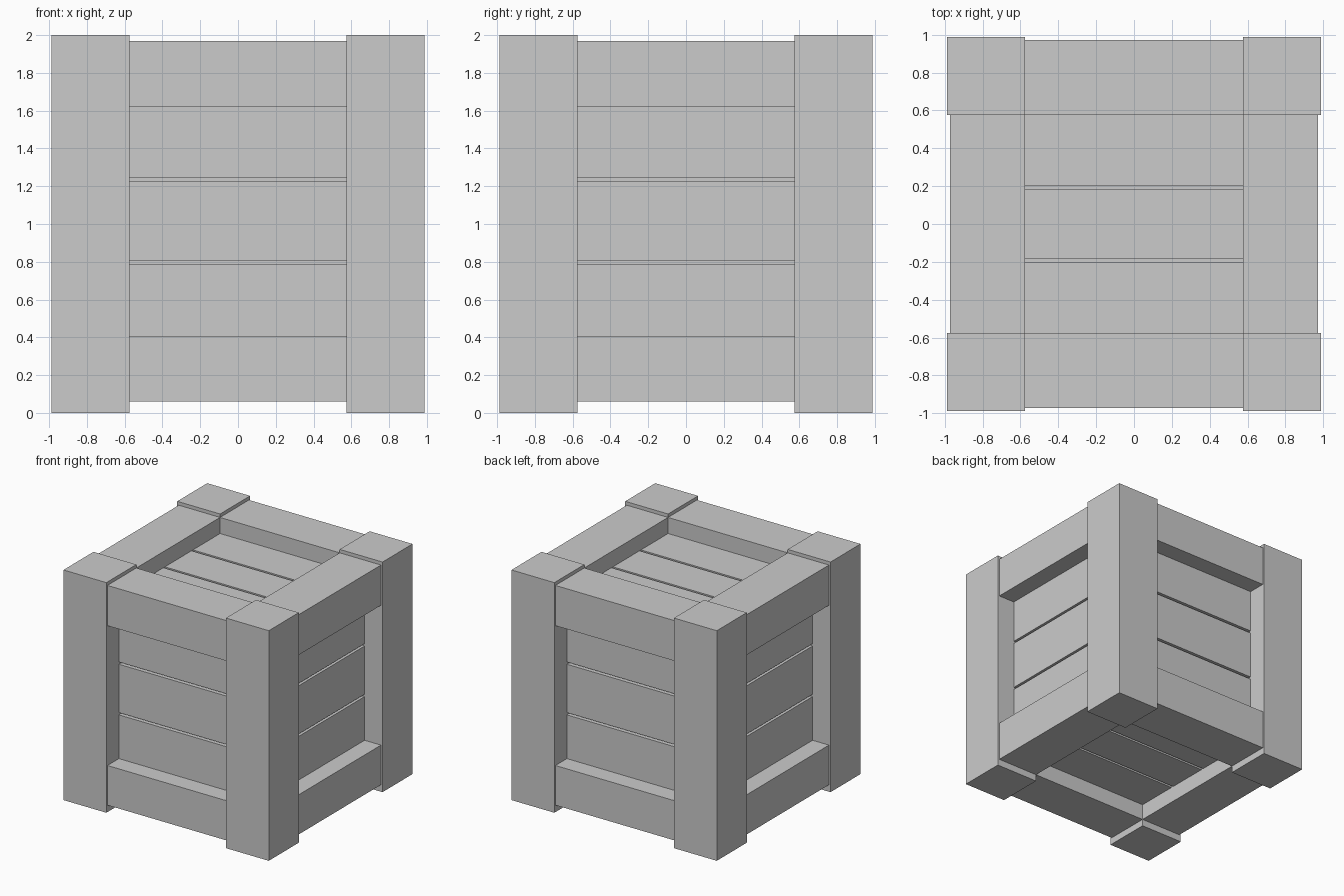
import bpy

if "Cube" in bpy.data.objects:
    bpy.data.objects.remove(bpy.data.objects["Cube"])

POST_IN, POST_OUT = 0.575, 0.987   # corner post extents
RAIL_OUT = 0.972                   # rails sit slightly inside the posts
MID_Z = 1.015                      # centre height of the panels
PANEL = 0.815                      # half distance between opposite panels
GAP = 0.02


def box(name, lo, hi):
    bpy.ops.mesh.primitive_cube_add(
        size=1, location=[(a + b) / 2 for a, b in zip(lo, hi)])
    ob = bpy.context.object
    ob.name = name
    ob.scale = [b - a for a, b in zip(lo, hi)]
    bpy.ops.object.transform_apply(location=False, rotation=False, scale=True)
    return ob


def span(side, a, b):
    """Range a..b mirrored to the given side of zero."""
    return (a, b) if side > 0 else (-b, -a)


# Corner posts
for sx in (-1, 1):
    for sy in (-1, 1):
        x, y = span(sx, POST_IN, POST_OUT), span(sy, POST_IN, POST_OUT)
        box("corner_post", (x[0], y[0], 0), (x[1], y[1], 2))

# Top and bottom rails between the posts
for level, z0, z1 in (("bottom", 0.06, 0.405), ("top", 1.62, 1.97)):
    for s in (-1, 1):
        a, b = span(s, POST_IN, RAIL_OUT)
        box(level + "_rail_x", (-POST_IN, a, z0), (POST_IN, b, z1))
        box(level + "_rail_y", (a, -POST_IN, z0), (b, POST_IN, z1))

# Solid lining behind the planks, seen through the gaps
c = PANEL - 0.04
box("inner_lining", (-c, -c, MID_Z - c), (c, c, MID_Z + c))

# Three horizontal planks on each wall
for i in (-1, 0, 1):
    z = MID_Z + i * 0.44
    z0, z1 = z - 0.22 + GAP / 2, z + 0.22 - GAP / 2
    for s in (-1, 1):
        a, b = span(s, c - 0.01, PANEL)
        box("wall_plank_x", (-0.6, a, z0), (0.6, b, z1))
        box("wall_plank_y", (a, -0.6, z0), (b, 0.6, z1))

# Three planks on the lid and on the base
for i in (-1, 0, 1):
    y = i * 0.385
    y0, y1 = y - 0.1925 + GAP / 2, y + 0.1925 - GAP / 2
    if i < 0:
        y0 = -0.6
    if i > 0:
        y1 = 0.6
    for s, name in ((-1, "base_plank"), (1, "lid_plank")):
        a, b = span(s, c - 0.01, PANEL)
        box(name, (-0.6, y0, MID_Z + a), (0.6, y1, MID_Z + b))
